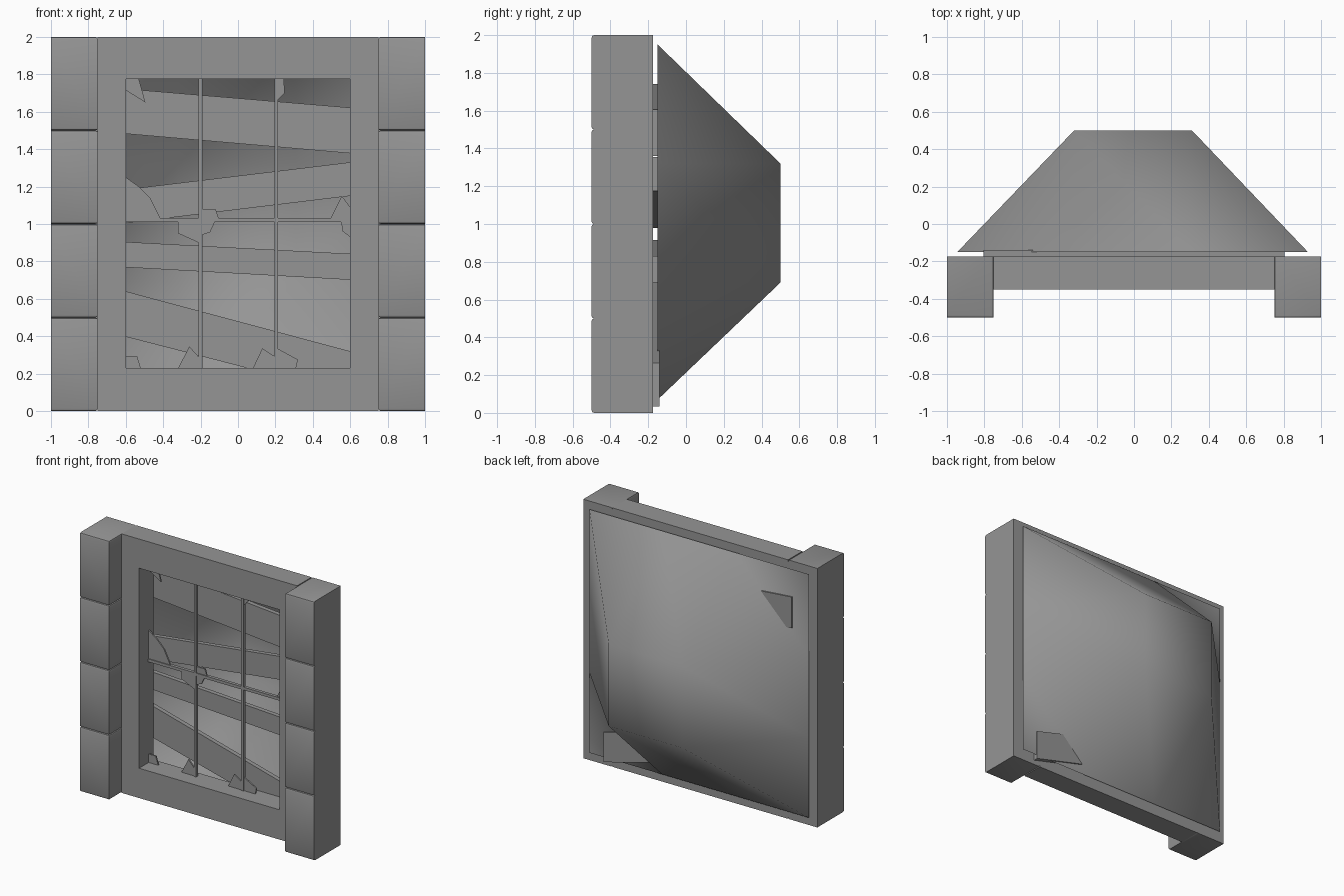
import bpy
import bmesh

if "Cube" in bpy.data.objects:
    bpy.data.objects.remove(bpy.data.objects["Cube"], do_unlink=True)

stone_grey = bpy.data.materials.new("stone_grey")
stone_grey.use_nodes = True
colour = (0.3, 0.3, 0.3, 1)
stone_grey.diffuse_color = colour
stone_grey.node_tree.nodes["Principled BSDF"].inputs["Base Color"].default_value = colour


def finish(name, bm, fix_normals=True):
    """Turn a bmesh into a named, coloured object."""
    if fix_normals:
        bmesh.ops.recalc_face_normals(bm, faces=bm.faces)
    mesh = bpy.data.meshes.new(name)
    bm.to_mesh(mesh)
    bm.free()
    mesh.materials.append(stone_grey)
    obj = bpy.data.objects.new(name, mesh)
    bpy.context.collection.objects.link(obj)
    return obj


def smooth(obj, angle=None):
    bpy.ops.object.select_all(action="DESELECT")
    obj.select_set(True)
    bpy.context.view_layer.objects.active = obj
    if angle is None:
        bpy.ops.object.shade_smooth()
    else:
        bpy.ops.object.shade_smooth_by_angle(angle=angle)


def extrude_back(bm, faces, depth):
    result = bmesh.ops.extrude_face_region(bm, geom=faces)
    moved = [g for g in result["geom"] if isinstance(g, bmesh.types.BMVert)]
    bmesh.ops.translate(bm, verts=moved, vec=(0, depth, 0))


def plate(name, outline, front, back):
    """Flat piece with an x-z outline, solid between two y values."""
    bm = bmesh.new()
    face = bm.faces.new([bm.verts.new((x, front, z)) for x, z in outline])
    extrude_back(bm, [face], back - front)
    return finish(name, bm)


def rectangle(x0, x1, z0, z1):
    return [(x0, z0), (x1, z0), (x1, z1), (x0, z1)]


WALL_FRONT, WALL_BACK = -0.35, -0.175
PILLAR_INNER, PILLAR_FRONT = 0.75, -0.5
SILL, HEAD, JAMB = 0.23, 1.775, 0.6

# Wall with the window opening
bm = bmesh.new()
rings = []
for outline in (rectangle(-PILLAR_INNER, PILLAR_INNER, 0, 2),
                rectangle(-JAMB, JAMB, SILL, HEAD)):
    rings.append([bm.verts.new((x, WALL_FRONT, z)) for x, z in outline])
outer, inner = rings
ring_faces = []
for i in range(4):
    j = (i + 1) % 4
    ring_faces.append(bm.faces.new((outer[i], outer[j], inner[j], inner[i])))
extrude_back(bm, ring_faces, WALL_BACK - WALL_FRONT)
finish("window_wall", bm)

# Pillars of four stacked blocks, rounded on their front and inner joints
for side, label in ((1, "left"), (-1, "right")):
    for level in range(4):
        base = level / 2
        block = plate(f"{label}_pillar_block_{level + 1}",
                      rectangle(side * PILLAR_INNER, side, base, base + 0.5),
                      PILLAR_FRONT, WALL_BACK)
        bm = bmesh.new()
        bm.from_mesh(block.data)
        rounded = []
        for edge in bm.edges:
            a, b = (v.co for v in edge.verts)
            at_front = max(a.y, b.y) < PILLAR_FRONT + 0.01
            at_inner = max(abs(a.x), abs(b.x)) < PILLAR_INNER + 0.01
            upright = abs(a.z - b.z) > 0.1
            if (at_front or at_inner) and not upright:
                rounded.append(edge)
        bmesh.ops.bevel(bm, geom=rounded, offset=0.014, segments=2,
                        profile=0.5, affect="EDGES")
        bm.to_mesh(block.data)
        bm.free()
        smooth(block, 0.6)

# Window bars
for x, label in ((-0.2, "right"), (0.205, "left")):
    plate(f"{label}_window_bar", rectangle(x - 0.01, x + 0.01, SILL, HEAD), -0.24, -0.215)
plate("cross_window_bar", rectangle(-JAMB, JAMB, 1.01, 1.032), -0.24, -0.215)

# Slanted boards nailed behind the opening: top and bottom heights at each end
boards = {
    "upper_board": (1.74, 1.5, 1.605, 1.36),
    "middle_board": (1.16, 0.98, 1.355, 1.175),
    "lower_board": (0.915, 0.78, 0.83, 0.69),
    "bottom_board": (0.695, 0.45, 0.265, 0.035),
}
for name, (top_a, low_a, top_b, low_b) in boards.items():
    plate(name, [(-0.805, low_a), (0.805, low_b), (0.805, top_b), (-0.805, top_a)],
          WALL_BACK, -0.14)

# Broken glass left in the window
shards = {
    "top_corner": [(-JAMB, HEAD), (-0.53, HEAD), (-0.495, 1.65), (-JAMB, 1.715)],
    "top_bar": [(0.21, HEAD), (0.245, HEAD), (0.25, 1.7), (0.21, 1.66)],
    "side": [(-JAMB, 1.25), (-0.53, 1.2), (-0.47, 1.14), (-0.41, 1.02), (-JAMB, 1.02)],
    "centre_upper": [(-0.2, 1.08), (-0.12, 1.08), (-0.1, 1.02), (-0.2, 1.02)],
    "centre_lower": [(-0.32, 1.02), (-0.32, 0.95), (-0.21, 0.9), (-0.21, 1.02)],
    "centre_small": [(-0.2, 0.94), (-0.15, 0.955), (-0.12, 1.02), (-0.2, 1.02)],
    "edge_upper": [(0.49, 1.02), (0.555, 1.15), (JAMB, 1.09), (JAMB, 1.02)],
    "edge_lower": [(0.55, 1.02), (0.56, 0.96), (JAMB, 0.93), (JAMB, 1.02)],
    "sill_corner": [(-JAMB, 0.295), (-0.54, 0.295), (-0.52, SILL), (-JAMB, SILL)],
    "sill_first": [(-0.32, SILL), (-0.26, 0.345), (-0.21, 0.29), (-0.21, SILL)],
    "sill_second": [(0.08, SILL), (0.13, 0.335), (0.2, 0.29), (0.2, SILL)],
    "sill_third": [(0.21, 0.335), (0.32, 0.275), (0.31, SILL), (0.21, SILL)],
}
for name, outline in shards.items():
    plate(f"{name}_glass_shard", outline, -0.233, -0.222)

# Open backing shell: a three by three sheet with its middle pushed back
bm = bmesh.new()
columns = (-0.945, -0.32, 0.31, 0.93)
rows = (0.07, 0.69, 1.32, 1.95)
grid = []
for i, x in enumerate(columns):
    grid.append([bm.verts.new((x, 0.5 if i in (1, 2) and j in (1, 2) else -0.15, z))
                 for j, z in enumerate(rows)])
for i in range(3):
    for j in range(3):
        low, high = grid[i][j], grid[i + 1][j + 1]
        bm.faces.new((low, high, grid[i + 1][j]))
        bm.faces.new((low, grid[i][j + 1], high))
smooth(finish("backing_shell", bm, fix_normals=False))
